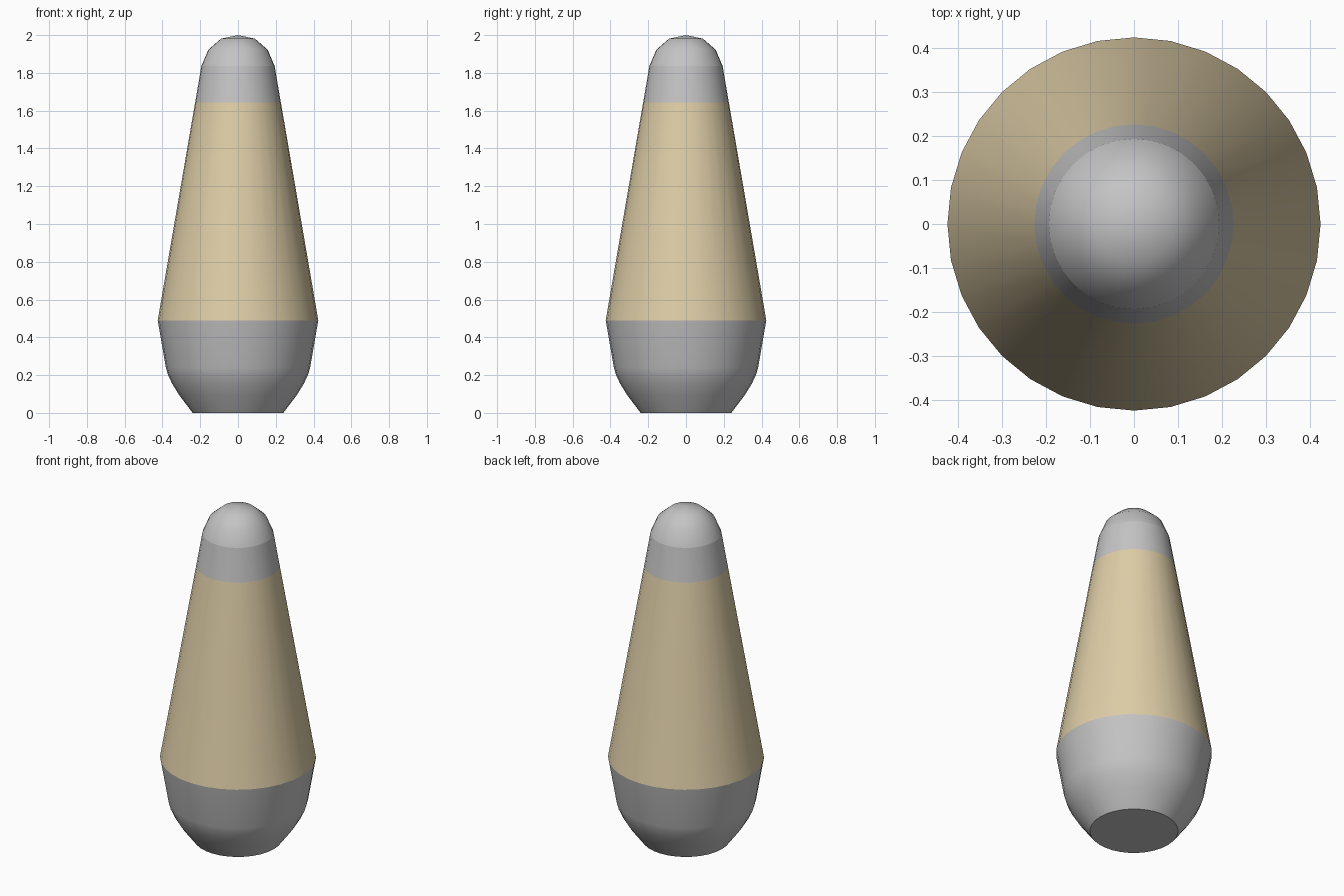
import bpy, bmesh, math

if "Cube" in bpy.data.objects:
    bpy.data.objects.remove(bpy.data.objects["Cube"])

SIDES = 32


def material(name, rgb):
    m = bpy.data.materials.new(name)
    m.diffuse_color = (*rgb, 1.0)
    m.use_nodes = True
    m.node_tree.nodes["Principled BSDF"].inputs["Base Color"].default_value = m.diffuse_color
    return m


grey = material("metal grey", (0.55, 0.55, 0.55))
tan = material("pale tan", (0.73, 0.61, 0.385))


def lathe(name, profile, mat, floor=False):
    """Turn a bottom-to-top (radius, height) profile around z."""
    bm = bmesh.new()
    rings = []
    for r, z in profile:
        if r == 0:
            rings.append([bm.verts.new((0, 0, z))] * SIDES)
        else:
            rings.append([bm.verts.new((r * math.cos(2 * math.pi * i / SIDES),
                                        r * math.sin(2 * math.pi * i / SIDES), z))
                          for i in range(SIDES)])
    for k, (low, high) in enumerate(zip(rings, rings[1:])):
        for i in range(SIDES):
            j = (i + 1) % SIDES
            if profile[k + 1][0] == 0:
                f = bm.faces.new((low[i], low[j], high[i]))
            else:
                f = bm.faces.new((low[i], low[j], high[j], high[i]))
            f.smooth = True
    if floor:
        bm.faces.new(list(reversed(rings[0])))
        for e in bm.edges:
            if all(v in rings[0] for v in e.verts):
                e.smooth = False
    mesh = bpy.data.meshes.new(name)
    bm.to_mesh(mesh)
    bm.free()
    mesh.materials.append(mat)
    obj = bpy.data.objects.new(name, mesh)
    bpy.context.collection.objects.link(obj)
    return obj


# rounded base cup with flat floor
lathe("base_cup", [(0.24, 0.0), (0.312, 0.095), (0.35, 0.157), (0.372, 0.205),
                   (0.382, 0.24), (0.425, 0.49)], grey, floor=True)
# tapered body
lathe("tapered_body", [(0.425, 0.49), (0.227, 1.643)], tan)
# collar continuing the taper
lathe("upper_collar", [(0.227, 1.643), (0.194, 1.836)], grey)
# domed tip
lathe("domed_tip", [(0.194, 1.836), (0.157, 1.923), (0.09, 1.981), (0, 2.0)], grey)
